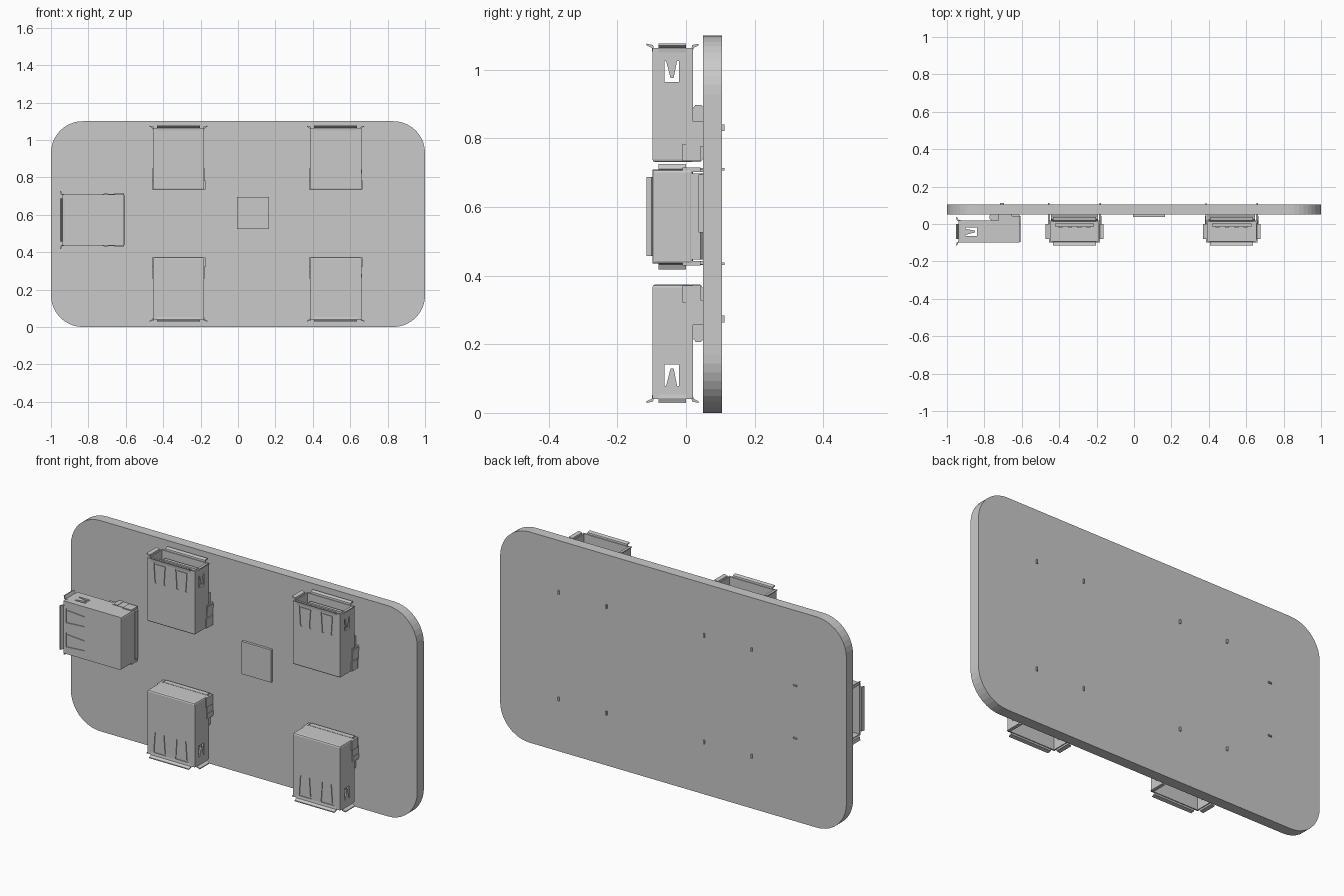
import bpy, bmesh, math

old = bpy.data.objects.get("Cube")
if old:
    bpy.data.objects.remove(old, do_unlink=True)

# One plain grey for every part
GREY = bpy.data.materials.new("light grey")
GREY.use_nodes = True
colour = (0.59, 0.59, 0.59, 1)
GREY.diffuse_color = colour
GREY.node_tree.nodes["Principled BSDF"].inputs["Base Color"].default_value = colour


def add(name, mesh):
    ob = bpy.data.objects.new(name, mesh)
    bpy.context.scene.collection.objects.link(ob)
    if not mesh.materials:
        mesh.materials.append(GREY)
    return ob


def prism(bm, pts, a, b, axis="y"):
    """Extrude a profile along an axis: (x, z) along y, or (y, z) along x."""
    place = (lambda p, d: (p[0], d, p[1])) if axis == "y" else (lambda p, d: (d, p[0], p[1]))
    lo = [bm.verts.new(place(p, a)) for p in pts]
    hi = [bm.verts.new(place(p, b)) for p in pts]
    faces = [bm.faces.new(lo), bm.faces.new(hi[::-1])]
    n = len(pts)
    for i in range(n):
        j = (i + 1) % n
        faces.append(bm.faces.new((lo[j], lo[i], hi[i], hi[j])))
    bmesh.ops.recalc_face_normals(bm, faces=faces)


def box(bm, x0, x1, y0, y1, z0, z1):
    prism(bm, [(x0, z0), (x1, z0), (x1, z1), (x0, z1)], y0, y1)


def to_mesh(name, bm):
    me = bpy.data.meshes.new(name)
    bm.to_mesh(me)
    bm.free()
    return me


def round_corners(bm, width, segments):
    """Round the edges that run from front to back."""
    edges = [e for e in bm.edges
             if abs((e.verts[0].co - e.verts[1].co).normalized().y) > 0.99]
    bmesh.ops.bevel(bm, geom=edges, offset=width, segments=segments,
                    profile=0.5, affect="EDGES")


# Board with rounded corners
bm = bmesh.new()
box(bm, -1, 1, 0.05, 0.105, 0, 1.1)
round_corners(bm, 0.17, 10)
add("board", to_mesh("board", bm))

# Chip
bm = bmesh.new()
box(bm, -0.005, 0.165, 0.037, 0.051, 0.525, 0.695)
add("chip", to_mesh("chip", bm))

# Socket shell, with its mouth towards local +z
W, FRONT, BACK, LEN = 0.137, -0.098, 0.02, 0.333
bm = bmesh.new()
box(bm, -W, W, FRONT, BACK, 0, LEN)
rear = [e for e in bm.edges if all(v.co.z < 0.01 for v in e.verts)]
bmesh.ops.bevel(bm, geom=rear, offset=0.008, segments=2, profile=0.5, affect="EDGES")
shell = add("shell_blank", to_mesh("shell_blank", bm))

cutters = []


def cutter():
    c = add("cutter", to_mesh("cutter", bm))
    c.hide_render = True
    cutters.append(c)
    mod = shell.modifiers.new("cut", "BOOLEAN")
    mod.operation = "DIFFERENCE"
    mod.solver = "EXACT"
    mod.object = c


# Cavity
bm = bmesh.new()
box(bm, -W + 0.008, W - 0.008, FRONT + 0.008, BACK - 0.008, 0.19, 0.4)
cutter()
# U-shaped grooves around the spring fingers
for cx in (-0.063, 0.063):
    bm = bmesh.new()
    outer = [(-0.03, 0.212), (-0.037, 0.318), (0.037, 0.318), (0.03, 0.212)]
    inner = [(0.021, 0.212), (0.028, 0.31), (-0.028, 0.31), (-0.021, 0.212)]
    prism(bm, [(cx + x, z) for x, z in outer + inner], FRONT - 0.02, FRONT + 0.004)
    cutter()
# Side windows with tapered fingers
bm = bmesh.new()
prism(bm, [(-0.063, 0.233), (-0.02, 0.233), (-0.02, 0.295), (-0.026, 0.295),
           (-0.036, 0.245), (-0.045, 0.245), (-0.058, 0.295), (-0.063, 0.295)],
      -0.2, 0.2, "x")
cutter()

bpy.context.view_layer.update()
shell_mesh = bpy.data.meshes.new_from_object(
    shell.evaluated_get(bpy.context.evaluated_depsgraph_get()))
for ob in cutters + [shell]:
    bpy.data.objects.remove(ob, do_unlink=True)

# Flared lips round the mouth
bm = bmesh.new()
front_lip = [(-0.098, 0.32), (-0.1, 0.333), (-0.115, 0.34),
             (-0.115, 0.345), (-0.096, 0.341), (-0.092, 0.32)]
prism(bm, front_lip, -0.115, 0.115, "x")
prism(bm, [(-0.078 - y, z) for y, z in front_lip], -0.115, 0.115, "x")
for s in (-1, 1):
    prism(bm, [(s * (W - 0.098 - y), z) for y, z in front_lip], -0.08, 0.0)
lips = to_mesh("lips", bm)

# Foot, side flaps and the legs through the board
bm = bmesh.new()
prism(bm, [(0.015, 0), (0.042, 0), (0.05, 0.01), (0.05, 0.16), (0.044, 0.167),
           (0.028, 0.167), (0.015, 0.15)], -0.125, 0.125, "x")
for s in (-1, 1):
    def flap(x0, x1, *rest):
        box(bm, min(s * x0, s * x1), max(s * x0, s * x1), *rest)
    flap(0.13, 0.143, -0.01, 0.042, 0.003, 0.053)
    flap(0.13, 0.139, 0.0, 0.05, 0.045, 0.118)
    flap(0.134, 0.141, 0.0, 0.112, 0.09, 0.11)
feet = to_mesh("feet", bm)

# Inner tongue with contacts
bm = bmesh.new()
box(bm, -0.105, 0.105, -0.014, 0.002, 0.18, 0.3)
for x in (-0.075, -0.025, 0.025, 0.075):
    box(bm, x - 0.011, x + 0.011, -0.018, -0.013, 0.18, 0.29)
tongue = to_mesh("tongue", bm)

# Five sockets: two up, two down, one sideways
sockets = [("upper_right", -0.318, 0.731, 0), ("upper_left", 0.522, 0.731, 0),
           ("lower_right", -0.318, 0.374, 180), ("lower_left", 0.522, 0.374, 180),
           ("side", -0.606, 0.572, -90)]
for place, x, z, angle in sockets:
    for part, mesh in (("shell", shell_mesh), ("lips", lips),
                       ("feet", feet), ("tongue", tongue)):
        ob = add(f"{place}_socket_{part}", mesh)
        ob.location = (x, 0, z)
        ob.rotation_euler = (0, math.radians(angle), 0)
